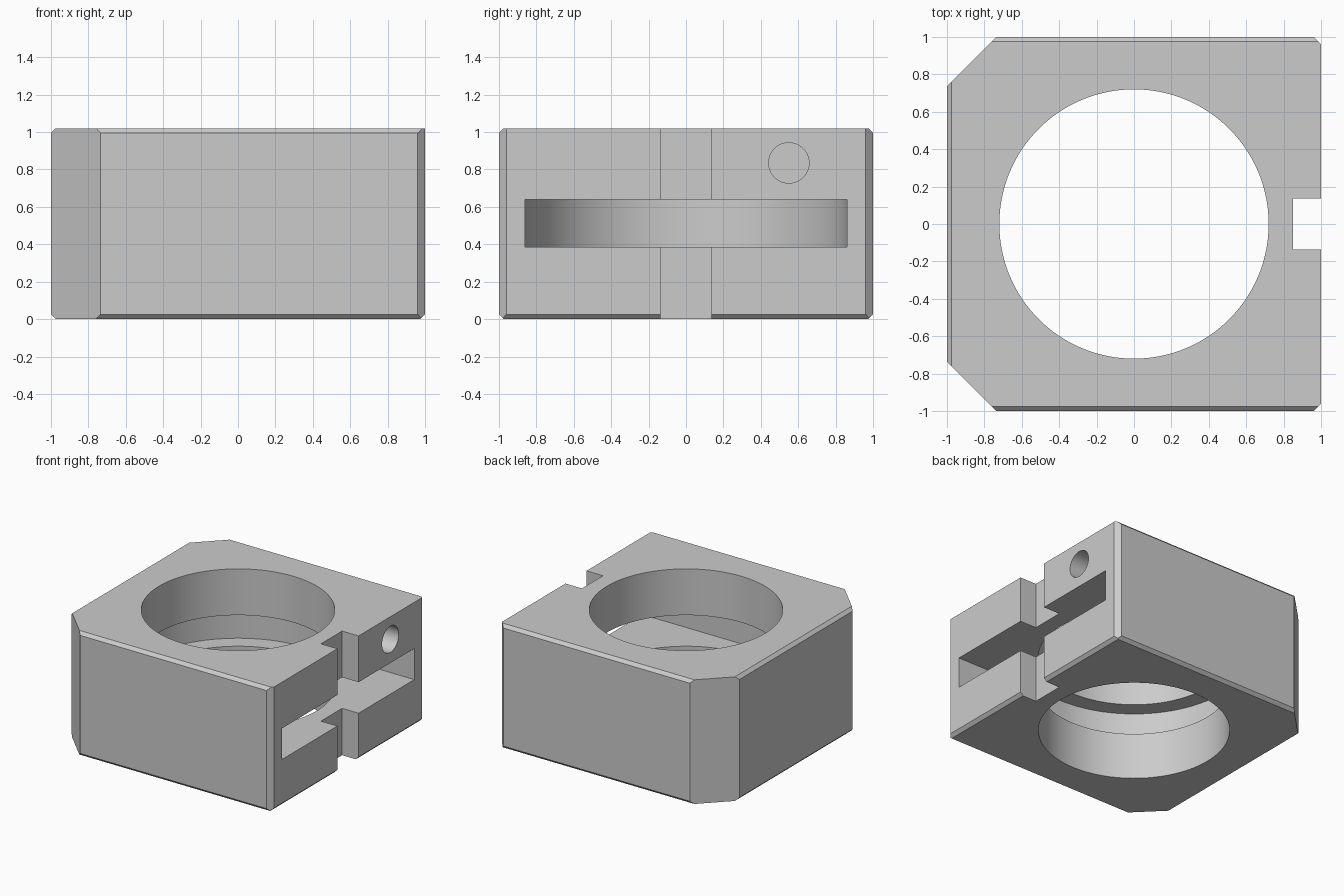
import bpy
import bmesh
import math
from mathutils import Matrix, Vector

HEIGHT = 1.02
CHAMFER = 0.025

default = bpy.data.objects.get("Cube")
if default:
    bpy.data.objects.remove(default, do_unlink=True)

grey = bpy.data.materials.new("plain grey")
grey.use_nodes = True
colour = (0.6, 0.6, 0.6, 1)
grey.diffuse_color = colour
grey.node_tree.nodes["Principled BSDF"].inputs["Base Color"].default_value = colour


def arc(radius, start, end, steps, closed=False):
    """Points along an arc, angles in degrees."""
    count = steps if closed else steps + 1
    angles = [math.radians(start + (end - start) * i / steps) for i in range(count)]
    return [(radius * math.cos(a), radius * math.sin(a)) for a in angles]


def prism(name, outline, low, high, chamfers=(), matrix=None):
    """Extrude an outline from low to high, then slice off chamfer planes."""
    bm = bmesh.new()
    base = bm.faces.new([bm.verts.new((x, y, low)) for x, y in outline])
    top = bmesh.ops.extrude_face_region(bm, geom=[base])["geom"]
    bmesh.ops.translate(bm, vec=(0, 0, high - low),
                        verts=[v for v in top if isinstance(v, bmesh.types.BMVert)])
    for point, normal in chamfers:
        cut = bmesh.ops.bisect_plane(
            bm, geom=bm.verts[:] + bm.edges[:] + bm.faces[:], dist=1e-5,
            plane_co=point, plane_no=normal, clear_outer=True)["geom_cut"]
        bmesh.ops.holes_fill(
            bm, edges=[e for e in cut if isinstance(e, bmesh.types.BMEdge)], sides=0)
    bmesh.ops.recalc_face_normals(bm, faces=bm.faces[:])
    if matrix:
        bm.transform(matrix)
    mesh = bpy.data.meshes.new(name)
    bm.to_mesh(mesh)
    bm.free()
    mesh.materials.append(grey)
    obj = bpy.data.objects.new(name, mesh)
    bpy.context.collection.objects.link(obj)
    return obj


# Block: large corner cuts on the right side, small ones on the left
half = [(-1, 0.735), (-0.735, 1), (0.96, 1), (1, 0.96)]
block_outline = half + [(x, -y) for x, y in reversed(half)]

# Chamfers along the top and bottom edges; the left side has only the bottom one
planes = []
for side in [(0, 1), (0, -1), (-1, 0), (1, 0)]:
    for z, up in ((HEIGHT, 1), (0, -1)):
        if side == (1, 0) and up == 1:
            continue
        point = Vector((side[0], side[1], z - up * CHAMFER))
        planes.append((point, Vector((side[0], side[1], up))))
block = prism("housing_block", block_outline, 0, HEIGHT, planes)

# Cutters: through bore, round-ended slot, vertical notch and blind side hole
slot = arc(0.86, 90, 270, 64) + [(1.2, -0.86), (1.2, 0.86)]
notch = [(0.85, -0.137), (1.2, -0.137), (1.2, 0.137), (0.85, 0.137)]
side_hole = Matrix.Translation((0.7, 0.55, 0.835)) @ Matrix.Rotation(math.pi / 2, 4, "Y")
cutters = [
    prism("bore_cutter", arc(0.72, 0, 360, 128, True), -0.2, 1.2),
    prism("slot_cutter", slot, 0.385, 0.64),
    prism("notch_cutter", notch, -0.2, 1.2),
    prism("side_hole_cutter", arc(0.108, 0, 360, 48, True), 0, 0.5, matrix=side_hole),
]

bpy.ops.object.select_all(action="DESELECT")
block.select_set(True)
bpy.context.view_layer.objects.active = block
for cutter in cutters:
    cutter.hide_render = True
    modifier = block.modifiers.new(cutter.name, "BOOLEAN")
    modifier.operation = "DIFFERENCE"
    modifier.solver = "EXACT"
    modifier.object = cutter
    bpy.ops.object.modifier_apply(modifier=modifier.name)
    bpy.data.objects.remove(cutter, do_unlink=True)

# Smooth round walls, sharp machined edges
bpy.ops.object.shade_smooth_by_angle(angle=math.radians(20))
